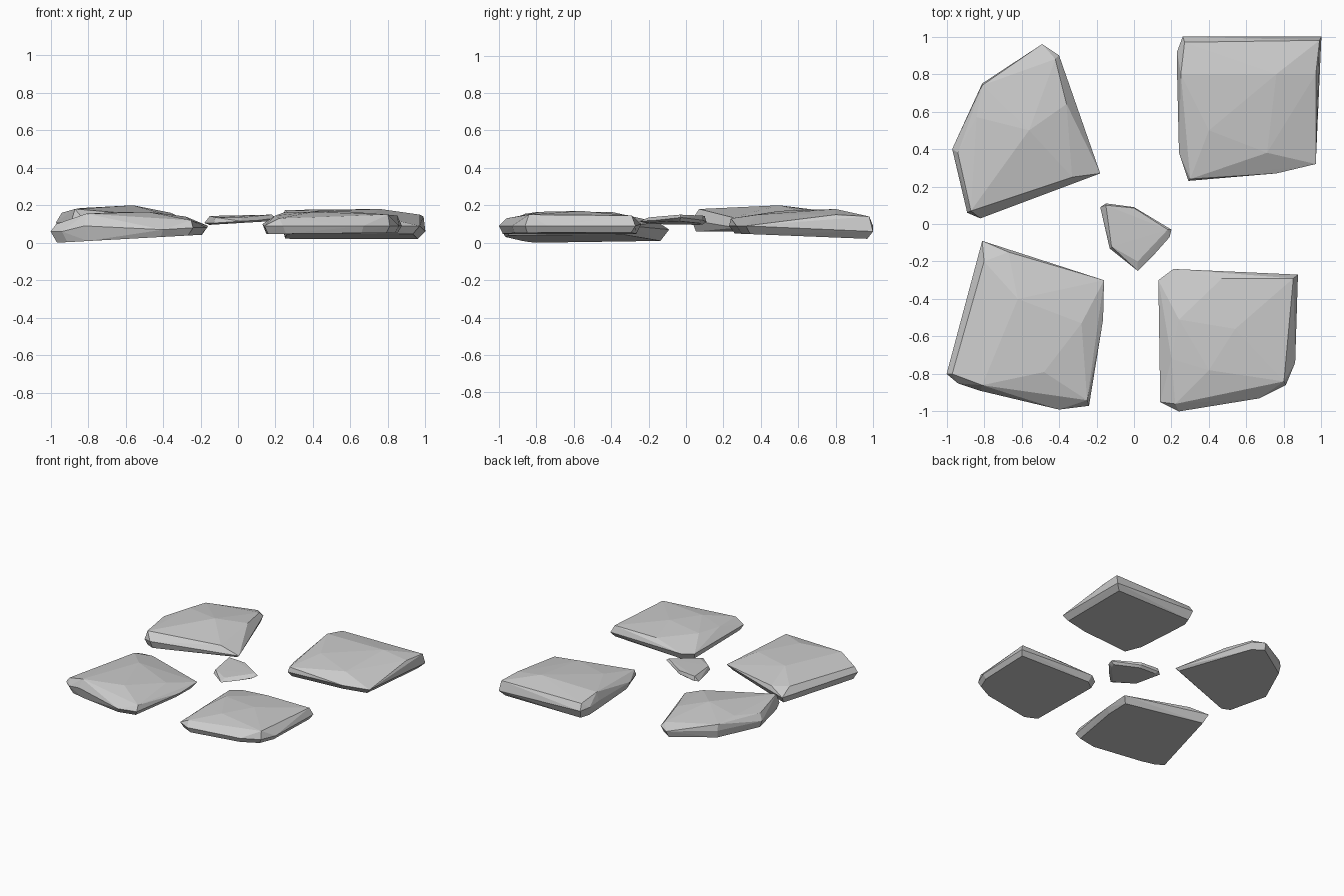
import bpy, bmesh


def stone(name, rim, top, base, inset):
    """Faceted slab: convex hull of a rim, upper facet points and an inset tilted base.
    base = (z at centre, slope along x, slope along y)"""
    cx = sum(p[0] for p in rim) / len(rim)
    cy = sum(p[1] for p in rim) / len(rim)
    bm = bmesh.new()
    for p in rim + top:
        bm.verts.new(p)
    for x, y, z in rim:
        dx, dy = (x - cx) * inset, (y - cy) * inset
        bm.verts.new((cx + dx, cy + dy, base[0] + base[1] * dx + base[2] * dy))
    res = bmesh.ops.convex_hull(bm, input=bm.verts[:])
    loose = [v for v in bm.verts if not v.link_faces]
    bmesh.ops.delete(bm, geom=loose, context='VERTS')
    bmesh.ops.recalc_face_normals(bm, faces=bm.faces[:])
    me = bpy.data.meshes.new(name)
    bm.to_mesh(me)
    bm.free()
    ob = bpy.data.objects.new(name, me)
    bpy.context.collection.objects.link(ob)


# back left slab
stone("back_left_stone",
      [(-.49, .96, .11), (-.40, .90, .11), (-.18, .27, .08), (-.82, .03, .12),
       (-.89, .06, .11), (-.97, .40, .11), (-.86, .62, .10), (-.81, .75, .12)],
      [(-.81, .74, .17), (-.84, .57, .185), (-.94, .38, .16), (-.87, .07, .18),
       (-.56, .50, .20), (-.33, .25, .135), (-.36, .64, .16), (-.42, .88, .14)],
      (.06, 0, 0), .95)

# back right slab
stone("back_right_stone",
      [(1.0, 1.0, .06), (.97, .32, .09), (.76, .27, .09), (.29, .23, .09),
       (.24, .38, .10), (.23, .80, .11), (.23, .92, .10), (.26, 1.0, .09)],
      [(.99, .98, .14), (.97, .80, .15), (.71, .38, .15), (.30, .24, .13),
       (.25, .80, .175), (.76, .80, .18), (.40, .50, .17), (.27, .97, .14)],
      (.035, 0, -.04), .92)

# front right slab
stone("front_right_stone",
      [(.13, -.30, .10), (.21, -.24, .10), (.875, -.27, .09), (.86, -.74, .09),
       (.81, -.86, .09), (.67, -.93, .09), (.24, -1.0, .09), (.14, -.95, .09)],
      [(.24, -.51, .16), (.47, -.29, .145), (.85, -.29, .145), (.80, -.84, .15),
       (.20, -.72, .145), (.40, -.78, .165), (.54, -.56, .17), (.22, -.96, .13)],
      (.05, .01, 0), .94)

# front left slab
stone("front_left_stone",
      [(-.81, -.09, .07), (-.16, -.30, .09), (-.165, -.51, .08), (-.24, -.97, .08),
       (-.40, -.99, .07), (-.82, -.89, .09), (-.94, -.85, .06), (-1.0, -.80, .06)],
      [(-.97, -.80, .10), (-.81, -.86, .155), (-.80, -.20, .12), (-.67, -.15, .11),
       (-.28, -.53, .14), (-.48, -.79, .165), (-.62, -.40, .165), (-.25, -.94, .12)],
      (.022, .055, 0), .92)

# small centre pebble
stone("centre_stone",
      [(-.18, .09, .105), (-.15, .11, .11), (.0, .09, .12), (.20, -.03, .135),
       (.19, -.07, .13), (.11, -.16, .12), (.02, -.25, .115), (-.13, -.13, .105)],
      [(-.15, .10, .143), (.0, .085, .145), (.18, -.03, .15), (.02, -.20, .135),
       (-.12, -.12, .135)],
      (.105, .06, 0), .85)
